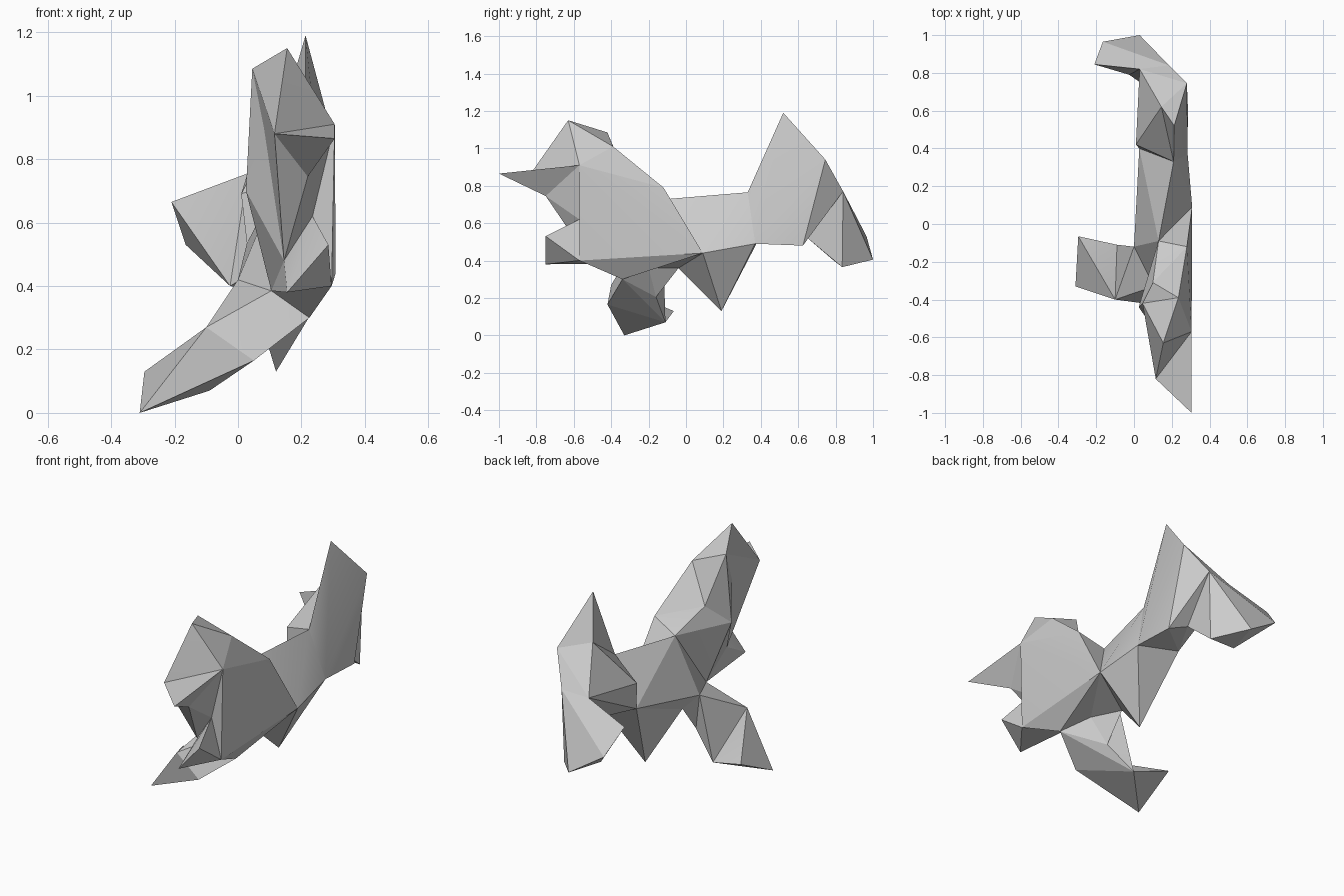
import bpy
import bmesh
from math import radians
from mathutils import Vector as V

cube = bpy.data.objects.get("Cube")
if cube:
    bpy.data.objects.remove(cube, do_unlink=True)

grey = bpy.data.materials.new("plain_grey")
grey.use_nodes = True
colour = (0.6, 0.6, 0.6, 1.0)
grey.diffuse_color = colour
grey.node_tree.nodes["Principled BSDF"].inputs["Base Color"].default_value = colour


def facet_part(name, *corners):
    """Make a faceted solid spanning the given corner points."""
    bm = bmesh.new()
    for corner in corners:
        bm.verts.new(corner)
    bmesh.ops.convex_hull(bm, input=bm.verts[:])
    loose = [v for v in bm.verts if not v.link_faces]
    bmesh.ops.delete(bm, geom=loose, context='VERTS')
    bmesh.ops.recalc_face_normals(bm, faces=bm.faces[:])
    # Shallow creases are smooth, the rest stay sharp
    for face in bm.faces:
        face.smooth = True
    for edge in bm.edges:
        edge.smooth = edge.calc_face_angle(0) < radians(18)
    mesh = bpy.data.meshes.new(name)
    bm.to_mesh(mesh)
    bm.free()
    mesh.materials.append(grey)
    obj = bpy.data.objects.new(name, mesh)
    bpy.context.collection.objects.link(obj)


# Head: snout, face and the back of the skull
nose_tip = V((0.305, -1.0, 0.865))
nose_bridge = V((0.115, -0.82, 0.88))
chin = V((0.22, -0.75, 0.745))
cheek = V((0.305, -0.57, 0.91))
crown = V((0.155, -0.63, 1.15))
ear = V((0.045, -0.42, 1.085))
nape = V((0.235, -0.39, 1.01))
neck_side = V((0.10, -0.31, 0.82))
throat = V((0.145, -0.57, 0.48))
shoulder = V((0.025, -0.44, 0.70))
collar = V((0.235, -0.57, 0.62))
facet_part("snout", nose_tip, nose_bridge, chin, cheek)
facet_part("face", nose_bridge, chin, cheek, crown, ear, throat, collar)
facet_part("skull_back", cheek, crown, ear, nape, neck_side, throat, shoulder)

# Neck, chest, the hollow behind the shoulder, and the short paw
withers = V((0.28, -0.12, 0.79))
back_dip = V((0.13, -0.09, 0.73))
flank = V((0.308, 0.09, 0.44))
breast_low = V((0.295, -0.57, 0.40))
armpit = V((0.105, -0.33, 0.385))
elbow = V((0.0, -0.12, 0.42))
facet_part("neck", cheek, nape, neck_side, withers, throat)
facet_part("chest", cheek, neck_side, shoulder, throat, collar,
           withers, back_dip, flank, breast_low, armpit)
facet_part("shoulder_hollow", back_dip, armpit, elbow, flank)
paw_tip = V((0.155, -0.75, 0.38))
facet_part("front_paw", collar, throat, breast_low, paw_tip, (0.285, -0.75, 0.53))
facet_part("paw_root", throat, breast_low, paw_tip, armpit)

# Belly and loin
groin = V((0.05, -0.04, 0.36))
leg_outer = V((0.225, -0.34, 0.30))
leg_pit = V((0.13, -0.20, 0.36))
hip_low = V((0.284, 0.37, 0.49))
hip_inner = V((0.028, 0.40, 0.535))
rump_inner = V((0.01, 0.42, 0.69))
rump_top = V((0.21, 0.33, 0.765))
facet_part("belly_front", breast_low, flank, leg_pit, leg_outer, armpit)
facet_part("belly_back", flank, groin, leg_pit, elbow, armpit)
facet_part("loin", back_dip, flank, elbow, groin, hip_low, hip_inner, rump_top)

# Long leg reaching sideways
knee_top = V((-0.10, -0.40, 0.27))
knee_front = V((0.05, -0.42, 0.165))
knee_back = V((-0.09, -0.11, 0.07))
leg_under = V((0.05, -0.16, 0.205))
facet_part("upper_leg", armpit, leg_outer, elbow, leg_pit, knee_top,
           knee_front, knee_back, leg_under)
facet_part("leg_web", leg_pit, leg_under, groin, elbow)
facet_part("lower_leg", knee_top, knee_front, knee_back,
           (-0.31, -0.33, 0.0), (-0.295, -0.065, 0.13))

# Pointed stub under the hips
facet_part("hind_stub", flank, groin, hip_low, hip_inner, (0.12, 0.19, 0.13))

# Raised fin and rump
fin_tip = V((0.213, 0.52, 1.19))
fin_inner = V((0.145, 0.62, 0.96))
fin_back = V((0.28, 0.745, 0.94))
haunch_low = V((0.285, 0.625, 0.48))
facet_part("fin", rump_top, hip_low, haunch_low, fin_tip, fin_inner, fin_back)
facet_part("rump", rump_top, rump_inner, hip_low, hip_inner,
           fin_inner, fin_back, haunch_low)

# Haunch and the rear foot turned sideways
ankle_outer = V((0.185, 0.84, 0.77))
ankle_inner = V((0.03, 0.82, 0.755))
notch = V((0.175, 0.65, 0.52))
heel = V((0.172, 0.835, 0.365))
sole_inner = V((-0.025, 0.79, 0.40))
facet_part("haunch", fin_inner, fin_back, rump_inner, hip_inner,
           haunch_low, ankle_outer, ankle_inner, notch)
facet_part("ankle", ankle_outer, ankle_inner, notch, heel, sole_inner)
facet_part("rear_foot", ankle_outer, ankle_inner, heel, sole_inner,
           (0.03, 1.0, 0.405), (-0.165, 0.965, 0.53), (-0.21, 0.845, 0.665))
